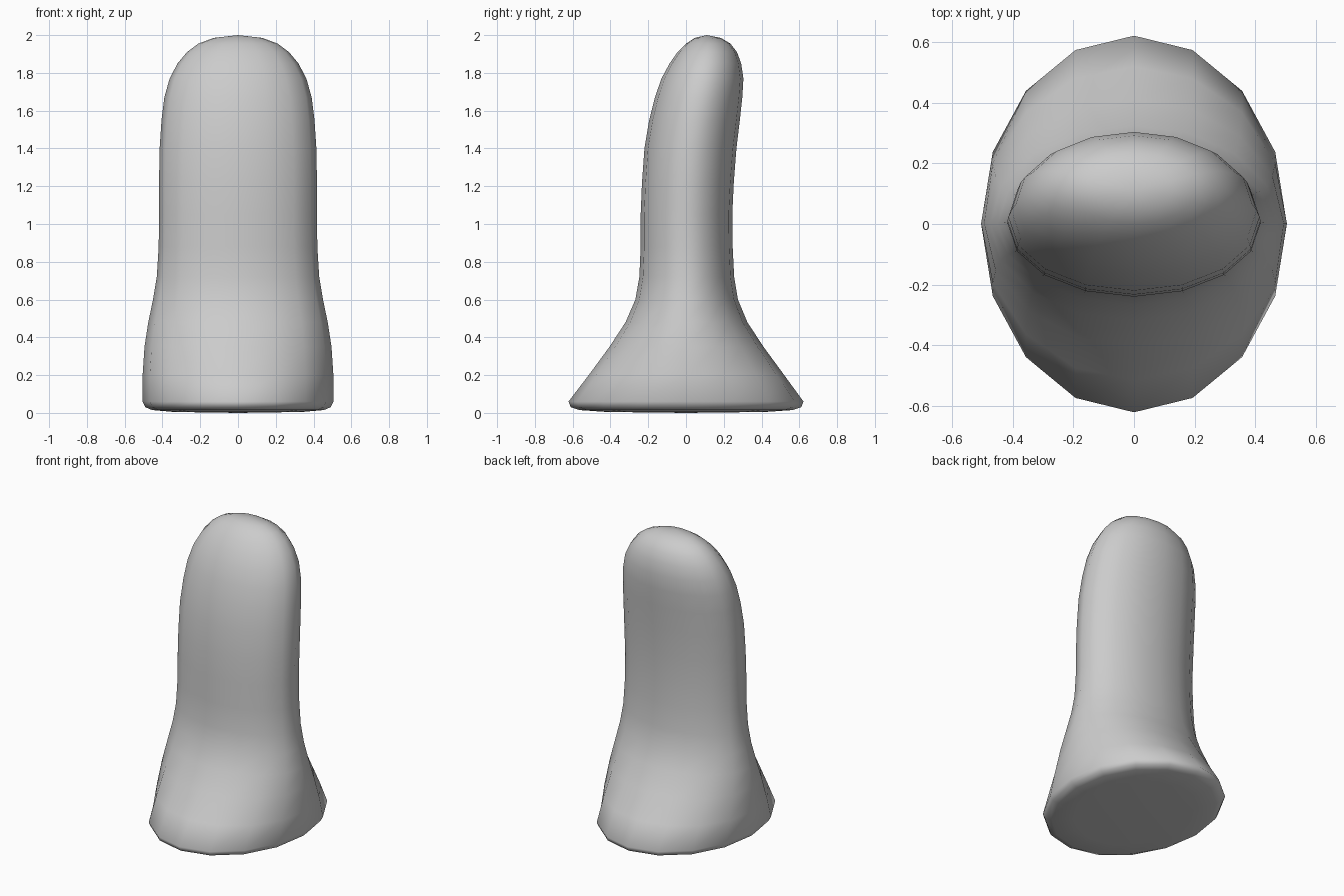
import bpy, bmesh, math

SIDES = 16
# cross-sections: height, half width, front y, back y
SECTIONS = [
    (0.005, 0.34, -0.42, 0.42),
    (0.015, 0.455, -0.565, 0.565),
    (0.03, 0.49, -0.61, 0.61),
    (0.06, 0.505, -0.622, 0.622),
    (0.20, 0.505, -0.515, 0.52),
    (0.35, 0.495, -0.405, 0.41),
    (0.48, 0.475, -0.32, 0.325),
    (0.60, 0.45, -0.268, 0.275),
    (0.72, 0.43, -0.247, 0.255),
    (0.88, 0.42, -0.24, 0.247),
    (1.05, 0.418, -0.24, 0.245),
    (1.22, 0.418, -0.233, 0.253),
    (1.40, 0.415, -0.22, 0.267),
    (1.55, 0.405, -0.195, 0.285),
    (1.67, 0.39, -0.165, 0.298),
    (1.77, 0.362, -0.13, 0.304),
    (1.85, 0.32, -0.087, 0.292),
    (1.91, 0.27, -0.045, 0.27),
    (1.955, 0.21, 0.0, 0.235),
    (1.985, 0.13, 0.045, 0.185),
]

bm = bmesh.new()
rings = []
for z, rx, y0, y1 in SECTIONS:
    cy, ry = (y0 + y1) / 2, (y1 - y0) / 2
    rings.append([bm.verts.new((rx * math.cos(2 * math.pi * i / SIDES),
                                cy + ry * math.sin(2 * math.pi * i / SIDES), z))
                  for i in range(SIDES)])

# skin between neighbouring sections
for a, b in zip(rings, rings[1:]):
    for i in range(SIDES):
        j = (i + 1) % SIDES
        bm.faces.new((a[i], a[j], b[j], b[i]))

# rounded tip and nearly flat underside
for ring, centre in ((rings[0], (0, 0, 0)), (rings[-1], (0, 0.11, 2.0))):
    c = bm.verts.new(centre)
    for i in range(SIDES):
        bm.faces.new((ring[i], ring[(i + 1) % SIDES], c))

bmesh.ops.recalc_face_normals(bm, faces=bm.faces)
for f in bm.faces:
    f.smooth = True

mesh = bpy.data.meshes.new("flared_post")
bm.to_mesh(mesh)
bm.free()
bpy.context.collection.objects.link(bpy.data.objects.new("flared_post", mesh))
